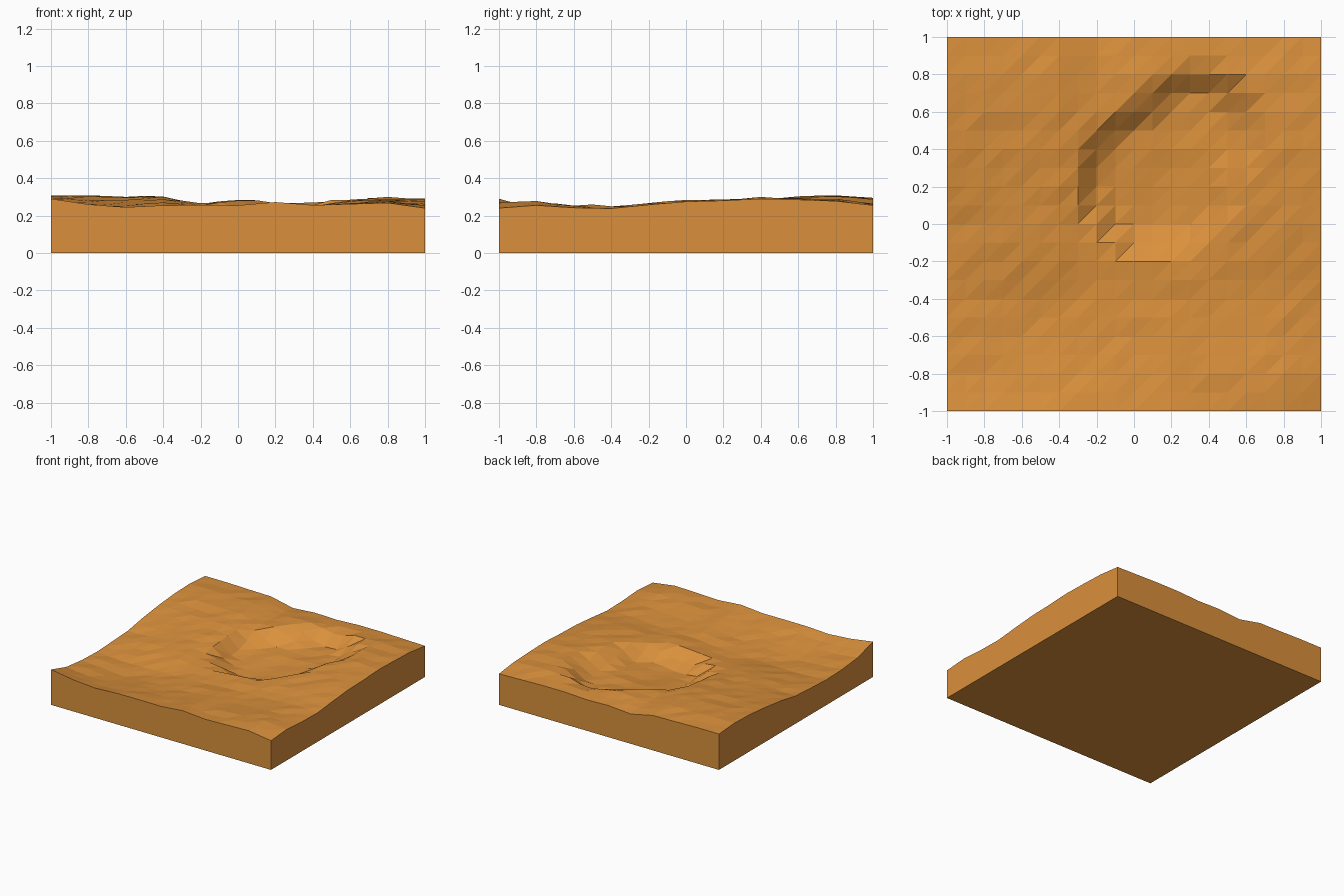
import bpy, bmesh, math, random

if "Cube" in bpy.data.objects:
    bpy.data.objects.remove(bpy.data.objects["Cube"])

random.seed(4)
N = 20

# Edge height profiles, every 0.2 units
FRONT = [.29, .26, .245, .255, .256, .255, .272, .256, .262, .268, .24]
BACK = [.295, .295, .29, .287, .245, .26, .255, .265, .265, .26, .255]
LEFT = [.29, .235, .215, .208, .215, .225, .26, .285, .302, .308, .295]
RIGHT = [.24, .255, .242, .238, .258, .275, .28, .29, .285, .278, .255]


def profile(p, t):
    f = t * (len(p) - 1)
    i = min(int(f), len(p) - 2)
    return p[i] + (p[i + 1] - p[i]) * (f - i)


def bump(x, y, cx, cy, r, h):
    return h * math.exp(-((x - cx) ** 2 + (y - cy) ** 2) / (r * r))


def crater(x, y):
    # two overlapping round hollows with a steep rim and a dished floor
    depth = 0
    for cx, cy, r in ((.13, .24, .43), (.33, .49, .35)):
        inside = r - math.hypot(x - cx, y - cy)
        if inside > 0:
            depth = max(depth, .10 * min(1, inside / .13) + .05 * inside)
    return depth


def height(x, y):
    u, v = (x + 1) / 2, (y + 1) / 2
    # terrain blended from the four edge profiles
    z = (profile(FRONT, u) * (1 - v) + profile(BACK, u) * v
         + profile(LEFT, v) * (1 - u) + profile(RIGHT, v) * u
         - FRONT[0] * (1 - u) * (1 - v) - FRONT[-1] * u * (1 - v)
         - BACK[0] * (1 - u) * v - BACK[-1] * u * v)
    # step on the left
    z += bump(x, y, -.6, -.08, .27, .025) - bump(x, y, -.5, -.5, .25, .012)
    if abs(x) < .99 and abs(y) < .99:
        z += random.uniform(-.005, .005)
    return z - crater(x, y)


# Terrain block: triangulated top, straight skirt, flat base
bm = bmesh.new()
top = [[bm.verts.new((-1 + .1 * i, -1 + .1 * j, height(-1 + .1 * i, -1 + .1 * j)))
        for i in range(N + 1)] for j in range(N + 1)]
for j in range(N):
    for i in range(N):
        a, b, c, d = top[j][i], top[j][i + 1], top[j + 1][i + 1], top[j + 1][i]
        bm.faces.new((a, b, c))
        bm.faces.new((a, c, d))

rim = (top[0][:-1] + [row[-1] for row in top[:-1]]
       + top[-1][:0:-1] + [row[0] for row in top[:0:-1]])
low = [bm.verts.new((v.co.x, v.co.y, 0)) for v in rim]
for k in range(len(rim)):
    n = (k + 1) % len(rim)
    bm.faces.new((rim[k], low[k], low[n], rim[n]))
bm.faces.new(low[::-1])
bmesh.ops.recalc_face_normals(bm, faces=bm.faces)

mesh = bpy.data.meshes.new("terrain_block")
bm.to_mesh(mesh)
bm.free()
mat = bpy.data.materials.new("orange_earth")
mat.diffuse_color = (.7, .28, .045, 1)
mat.use_nodes = True
mat.node_tree.nodes["Principled BSDF"].inputs["Base Color"].default_value = mat.diffuse_color
mesh.materials.append(mat)
bpy.context.collection.objects.link(bpy.data.objects.new("terrain_block", mesh))
